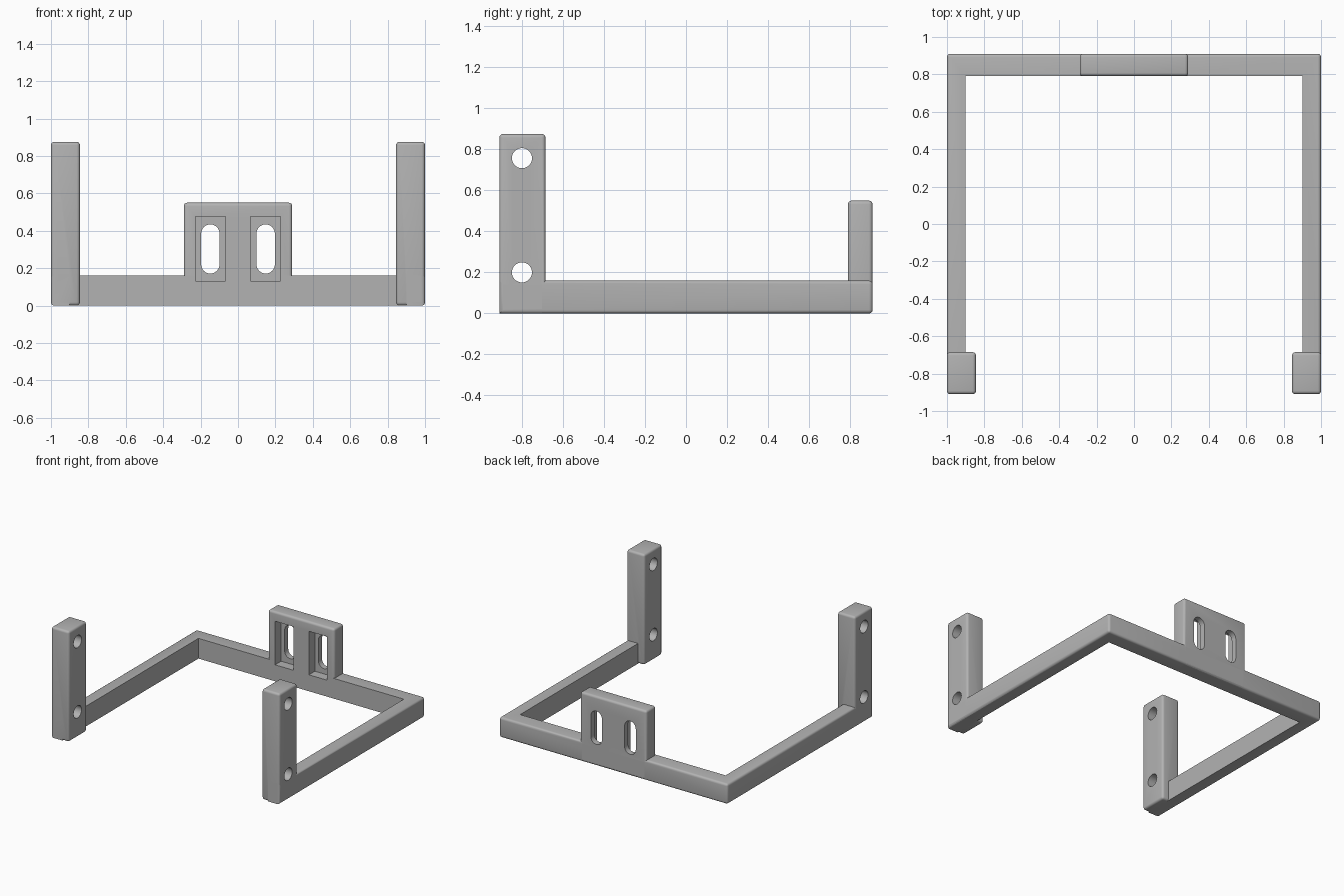
import bpy
import bmesh
import math
from mathutils import Matrix, Vector

old = bpy.data.objects.get("Cube")
if old:
    bpy.data.objects.remove(old, do_unlink=True)

GREY = (0.45, 0.45, 0.45, 1)
mat = bpy.data.materials.new("matte grey")
mat.use_nodes = True
mat.diffuse_color = GREY
mat.node_tree.nodes["Principled BSDF"].inputs["Base Color"].default_value = GREY

BACK, INNER_BACK, BAR_TOP = 0.91, 0.79, 0.16
ROUND = 0.018


def make(name, bm):
    bmesh.ops.recalc_face_normals(bm, faces=bm.faces)
    mesh = bpy.data.meshes.new(name)
    bm.to_mesh(mesh)
    bm.free()
    mesh.materials.append(mat)
    obj = bpy.data.objects.new(name, mesh)
    bpy.context.collection.objects.link(obj)
    return obj


def prism(name, points, direction, keep_edge=None):
    """Extrude a closed outline; round the edges chosen by keep_edge."""
    bm = bmesh.new()
    face = bm.faces.new([bm.verts.new(p) for p in points])
    new = bmesh.ops.extrude_face_region(bm, geom=[face])["geom"]
    bmesh.ops.translate(bm, vec=direction,
                        verts=[v for v in new if isinstance(v, bmesh.types.BMVert)])
    # extruding keeps the starting face as the other cap
    if keep_edge:
        edges = [e for e in bm.edges if keep_edge(e)]
        bmesh.ops.bevel(bm, geom=edges, offset=ROUND, segments=4,
                        profile=0.5, affect='EDGES')
    return make(name, bm)


def box(name, lo, hi, rounded=True):
    outline = [(lo[0], lo[1], lo[2]), (hi[0], lo[1], lo[2]),
               (hi[0], hi[1], lo[2]), (lo[0], hi[1], lo[2])]
    return prism(name, outline, (0, 0, hi[2] - lo[2]),
                 (lambda e: True) if rounded else None)


def combine(target, other, operation):
    mod = target.modifiers.new("join", 'BOOLEAN')
    mod.operation = operation
    mod.solver = 'EXACT'
    mod.object = other
    bpy.context.view_layer.objects.active = target
    bpy.ops.object.modifier_apply(modifier=mod.name)
    bpy.data.objects.remove(other, do_unlink=True)


# U-shaped base bar, rounded along its outer side only
def on_outside(edge):
    return all(abs(v.co.x) > 0.99 or v.co.y > 0.9 for v in edge.verts)


u_outline = [(-1, -BACK, 0), (-1, BACK, 0), (1, BACK, 0), (1, -BACK, 0),
             (0.9, -BACK, 0), (0.9, INNER_BACK, 0),
             (-0.9, INNER_BACK, 0), (-0.9, -BACK, 0)]
bracket = prism("bracket_frame", u_outline, (0, 0, BAR_TOP), on_outside)

# Front posts and the raised mounting plate
for side in (-1, 1):
    x0, x1 = sorted((side * 0.845, side))
    combine(bracket, box("post", (x0, -BACK, 0), (x1, -0.685, 0.875)), 'UNION')
combine(bracket, box("mounting_plate", (-0.29, INNER_BACK, 0), (0.29, BACK, 0.55)), 'UNION')

# Screw holes through both posts
for z in (0.2, 0.757):
    bm = bmesh.new()
    bmesh.ops.create_cone(bm, cap_ends=True, segments=32, radius1=0.049,
                          radius2=0.049, depth=3,
                          matrix=Matrix.Translation((0, -0.8, z))
                          @ Matrix.Rotation(math.pi / 2, 4, 'Y'))
    combine(bracket, make("hole_cutter", bm), 'DIFFERENCE')

# Recessed pockets with long slots in the plate
for side in (-1, 1):
    cx = side * 0.148
    combine(bracket, box("pocket_cutter", (cx - 0.08, 0.7, 0.13),
                         (cx + 0.08, 0.865, 0.475), False), 'DIFFERENCE')
    slot = []
    for i in range(34):
        a = math.pi * (i % 17) / 16 + (math.pi if i > 16 else 0)
        zc = 0.22 if i > 16 else 0.385
        slot.append((cx + 0.049 * math.cos(a), 0.7, zc + 0.049 * math.sin(a)))
    combine(bracket, prism("slot_cutter", slot, Vector((0, 0.5, 0))), 'DIFFERENCE')

bpy.ops.object.select_all(action='DESELECT')
bracket.select_set(True)
bpy.context.view_layer.objects.active = bracket
bpy.ops.object.shade_smooth_by_angle(angle=math.radians(30))
